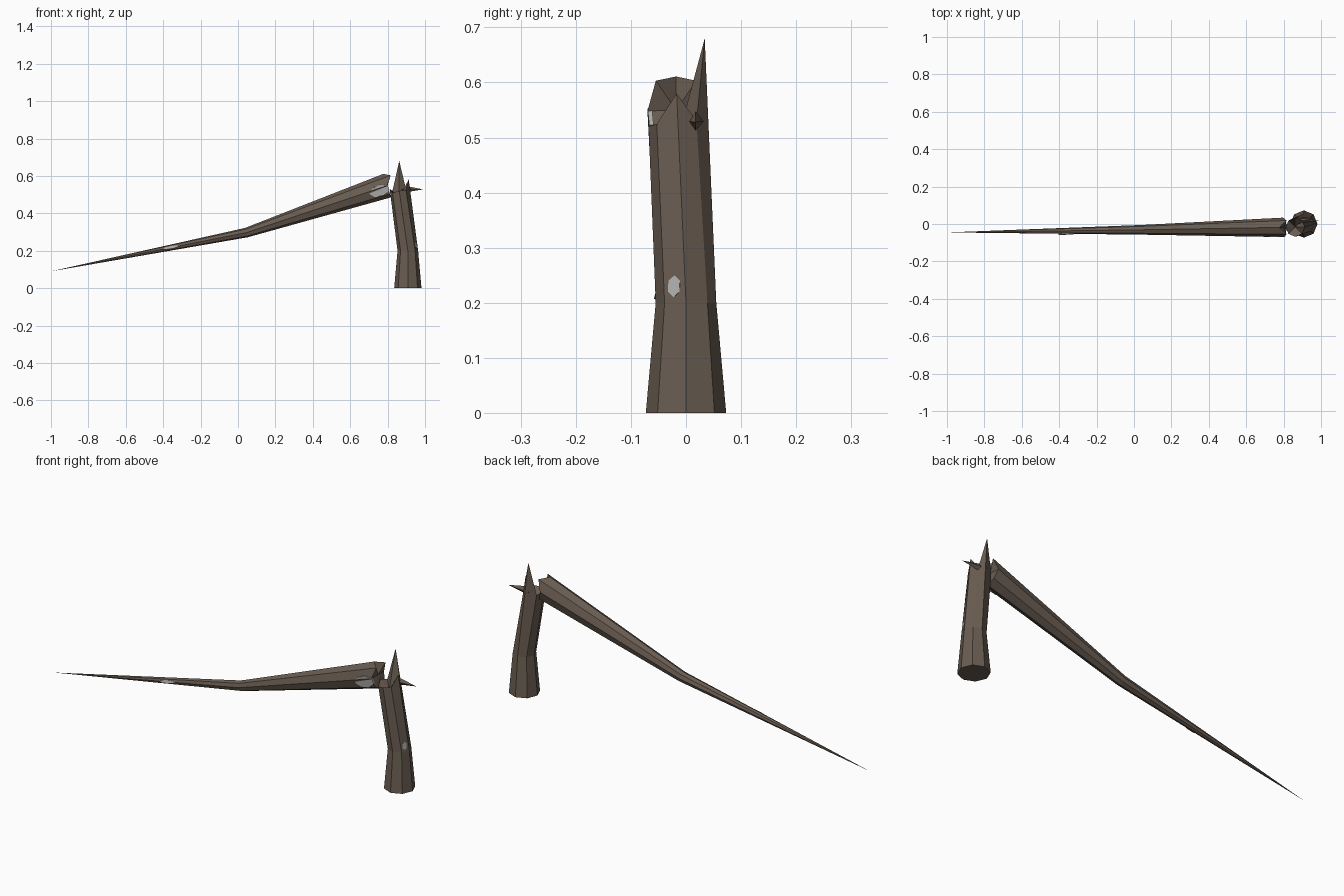
import bpy, math
from mathutils import Vector, Matrix

if "Cube" in bpy.data.objects:
    bpy.data.objects.remove(bpy.data.objects["Cube"])


def material(name, rgb):
    m = bpy.data.materials.new(name)
    m.diffuse_color = (*rgb, 1)
    m.use_nodes = True
    m.node_tree.nodes["Principled BSDF"].inputs["Base Color"].default_value = m.diffuse_color
    return m


BARK = material("dark bark", (0.14, 0.107, 0.082))
LICHEN = material("pale grey lichen", (0.42, 0.42, 0.41))
N = 8


def make(name, verts, faces, mat):
    me = bpy.data.meshes.new(name)
    me.from_pydata([tuple(v) for v in verts], [], faces)
    me.materials.append(mat)
    ob = bpy.data.objects.new(name, me)
    bpy.context.collection.objects.link(ob)
    return ob


def skin(name, rings, start=None, end=None):
    """Skin rings of points, closing either end to a point."""
    n = len(rings[0])
    verts = [v for r in rings for v in r]
    faces = []
    for k in range(len(rings) - 1):
        for i in range(n):
            j = (i + 1) % n
            faces.append((k*n + i, k*n + j, k*n + n + j, k*n + n + i))
    if start is None:
        faces.append(tuple(reversed(range(n))))
    else:
        verts.append(start)
        faces += [((i + 1) % n, i, len(verts) - 1) for i in range(n)]
    if end is None:
        faces.append(tuple(range(len(rings)*n - n, len(rings)*n)))
    else:
        b = (len(rings) - 1) * n
        verts.append(end)
        faces += [(b + i, b + (i + 1) % n, len(verts) - 1) for i in range(n)]
    return make(name, verts, faces, BARK)


def ring(c, u, v, ru, rv, n=N):
    return [Vector(c) + Vector(u) * ru * math.cos(2*math.pi*i/n)
            + Vector(v) * rv * math.sin(2*math.pi*i/n) for i in range(n)]


X, Y, Z = Vector((1, 0, 0)), Vector((0, 1, 0)), Vector((0, 0, 1))

# Standing stump with a splintered top
top = ring((0.862, -0.017, 0), X, Y, 0.051, 0.051)
for p, z in zip(top, (0.58, 0.53, 0.68, 0.52, 0.53, 0.51, 0.52, 0.525)):
    p.z = z
skin("stump", [ring((0.908, 0, 0), X, Y, 0.073, 0.073),
               ring((0.908, 0, 0.2), X, Y, 0.055, 0.055), top],
     end=Vector((0.862, -0.017, 0.49)))

# Sideways splinter
skin("splinter", [ring((0.86, 0.018, 0.53), Y, Z, 0.018, 0.024, 4)],
     start=Vector((0.85, 0.018, 0.53)), end=Vector((0.99, 0.017, 0.528)))

# Fallen trunk, tapering to a point on the left
axis = Vector((-0.952, 0, -0.306))
up = Vector((-0.306, 0, 0.952))
butt = ring((0.797, -0.018, 0.548), up, Y, 0.066, 0.052)
for i in (1, 7):
    butt[i] -= axis * 0.035
skin("fallen_trunk", [butt, ring((0.045, -0.031, 0.297), up, Y, 0.026, 0.026)],
     start=Vector((0.80, -0.018, 0.55)), end=Vector((-1.0, -0.045, 0.09)))


# Lichen patches: thin plates lying on the bark
def patch(name, loc, normal, along, ru, rv, n=7, thick=0.008):
    w = Vector(normal).normalized()
    u = (Vector(along) - w * Vector(along).dot(w)).normalized()
    v = w.cross(u)
    c = Vector(loc)
    a = ring(c - w*thick, u, v, ru, rv, n)
    b = ring(c, u, v, ru, rv, n)
    ob = skin(name, [a, b])
    ob.data.materials[0] = LICHEN


patch("trunk_lichen", (0.757, -0.0665, 0.52), (0, -1, -0.1), axis, 0.056, 0.031)
patch("branch_lichen", (-0.36, -0.0555, 0.218), (0, -1, 0.25), (-0.95, 0, -0.19), 0.045, 0.008)
patch("stump_lichen", (0.9515, -0.022, 0.23), (0.924, -0.383, 0.12), Z, 0.02, 0.013, 6)
